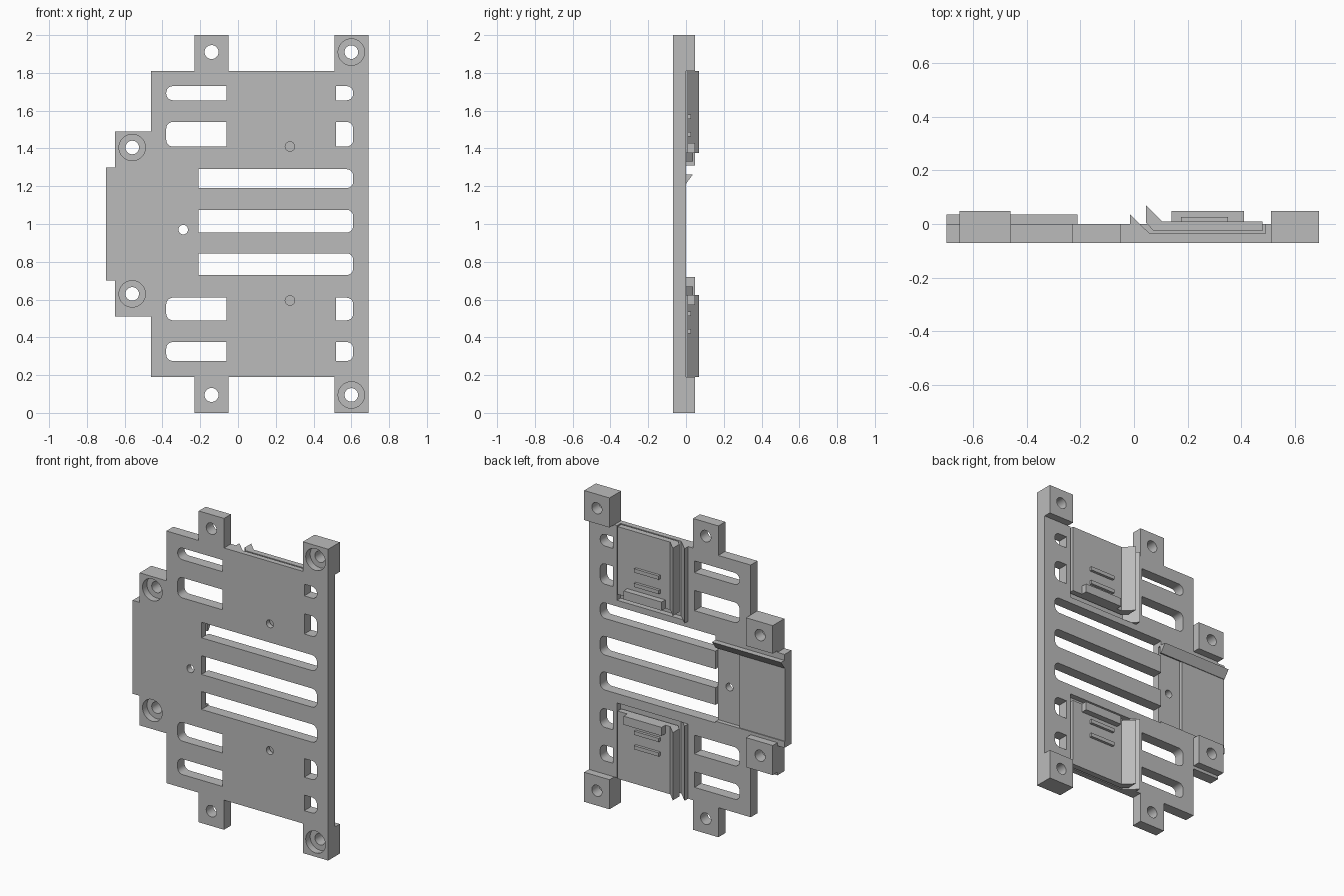
import bpy, bmesh, math
from mathutils import Vector

if "Cube" in bpy.data.objects:
    bpy.data.objects.remove(bpy.data.objects["Cube"])

grey = bpy.data.materials.new("light_grey")
grey.diffuse_color = (0.5, 0.5, 0.5, 1)
grey.use_nodes = True
grey.node_tree.nodes["Principled BSDF"].inputs["Base Color"].default_value = grey.diffuse_color

def prism(name, profile, axis, a, b):
    """Extrude a 2D profile along an axis: x -> (y, z), y -> (x, z), z -> (x, y)."""
    place = {'x': lambda p, t: (t, p[0], p[1]),
             'y': lambda p, t: (p[0], t, p[1]),
             'z': lambda p, t: (p[0], p[1], t)}[axis]
    bm = bmesh.new()
    low = [bm.verts.new(place(p, a)) for p in profile]
    high = [bm.verts.new(place(p, b)) for p in profile]
    n = len(profile)
    bm.faces.new(low)
    bm.faces.new(high[::-1])
    for i in range(n):
        j = (i + 1) % n
        bm.faces.new((low[j], low[i], high[i], high[j]))
    bmesh.ops.recalc_face_normals(bm, faces=bm.faces)
    mesh = bpy.data.meshes.new(name)
    bm.to_mesh(mesh)
    bm.free()
    mesh.materials.append(grey)
    ob = bpy.data.objects.new(name, mesh)
    bpy.context.collection.objects.link(ob)
    return ob

def box(name, x0, x1, y0, y1, z0, z1):
    return prism(name, [(x0, z0), (x1, z0), (x1, z1), (x0, z1)], 'y', y0, y1)

def hole(x, z, r, y0=-0.2, y1=0.2):
    ring = [(x + r * math.cos(k * math.tau / 32), z + r * math.sin(k * math.tau / 32)) for k in range(32)]
    return prism("cutter", ring, 'y', y0, y1)

def slot(x_square, x_round, z0, z1, r=0.035):
    """Slot with one square end and one end with rounded corners."""
    s = 1 if x_round > x_square else -1
    pts = [(x_square, z0)]
    for cz, start in ((z0 + r, -90), (z1 - r, 0)):
        for k in range(7):
            t = math.radians(start + 15 * k)
            pts.append((x_round - s * r + s * r * math.cos(t), cz + r * math.sin(t)))
    pts.append((x_square, z1))
    return prism("cutter", pts, 'y', -0.2, 0.2)

def combine(target, others, operation):
    for other in others:
        mod = target.modifiers.new("bool", 'BOOLEAN')
        mod.operation, mod.solver, mod.object = operation, 'EXACT', other
        bpy.context.view_layer.update()
        mesh = bpy.data.meshes.new_from_object(
            target.evaluated_get(bpy.context.evaluated_depsgraph_get()))
        target.modifiers.clear()
        target.data = mesh
        bpy.data.objects.remove(other)

F, B = -0.07, 0.0          # front and back of the plate

# Stepped outline of the base plate, mirrored about z = 1
half = [(0.69, 2), (0.51, 2), (0.51, 1.81), (-0.05, 1.81), (-0.05, 2), (-0.23, 2),
        (-0.23, 1.81), (-0.46, 1.81), (-0.46, 1.49), (-0.65, 1.49), (-0.65, 1.30), (-0.70, 1.30)]
outline = half + [(x, 2 - z) for x, z in reversed(half)]
plate = prism("base_plate", outline, 'y', F, B)

cuts = []
# Stepped pocket at the left and long vents
cuts.append(box("cutter", -0.375, -0.21, -0.027, 0.1, 0.74, 1.26))
cuts.append(box("cutter", -0.80, -0.37, -0.006, 0.1, 0.74, 1.26))
for z0, z1 in ((0.73, 0.845), (0.955, 1.075), (1.19, 1.29)):
    cuts.append(slot(-0.21, 0.61, z0, z1))
# Short vents either side of the clips
for z0, z1 in ((0.275, 0.375), (0.49, 0.61), (1.41, 1.54), (1.655, 1.73)):
    cuts.append(slot(-0.06, -0.38, z0, z1))
    cuts.append(slot(0.52, 0.61, z0, z1))
# Clip pockets with a slanted side
pocket = [(0.06, -0.036), (0.49, -0.036), (0.49, 0.1), (-0.096, 0.1)]
pocket = [(0.06, -0.036), (0.49, -0.036), (0.49, 0.03), (-0.013, 0.03)]
cuts.append(prism("cutter", pocket, 'z', 1.33, 1.9))
cuts.append(prism("cutter", pocket, 'z', 0.1, 0.67))
# Small holes
cuts += [hole(-0.29, 0.97, 0.025), hole(0.275, 1.41, 0.025), hole(0.275, 0.595, 0.025)]
cuts += [hole(-0.14, 1.91, 0.037), hole(-0.14, 0.095, 0.037)]

# Thick mounting blocks, joined before drilling
blocks = []
for z0, z1 in ((0, 0.19), (1.81, 2)):
    blocks.append(box("block", 0.51, 0.69, F, 0.048, z0, z1))
for z0, z1 in ((0.53, 0.72), (1.31, 1.49)):
    blocks.append(box("block", -0.65, -0.46, F, 0.048, z0, z1))
combine(plate, blocks, 'UNION')

# Counterbored screw holes
for x, z in ((0.60, 1.91), (0.60, 0.095), (-0.56, 1.405), (-0.56, 0.63)):
    cuts += [hole(x, z, 0.036), hole(x, z, 0.07, -0.2, -0.025)]
combine(plate, cuts, 'DIFFERENCE')

# Overhanging wedge along the top of the left pocket
prism("pocket_wedge", [(-0.01, 1.262), (0.036, 1.262), (-0.002, 1.21), (-0.01, 1.21)], 'x', -0.70, -0.21)

# Spring clips, mirrored about z = 1
clip = [(0.075, -0.027), (0.48, -0.027), (0.48, 0.01), (0.105, 0.01), (0.045, 0.07), (0.045, 0.004)]
lip = [(-0.015, -0.01), (-0.015, 0.036), (0.022, 0.0), (0.03, -0.01)]
for side, flip in (("upper", False), ("lower", True)):
    def span(a, b):
        return (2 - b, 2 - a) if flip else (a, b)
    prism(side + "_clip", clip, 'z', *span(1.375, 1.81))
    prism(side + "_edge_lip", lip, 'z', *span(1.33, 1.81))
    box(side + "_clip_catch", 0.14, 0.41, 0.0, 0.048, *span(1.375, 1.43))
    for i, z in enumerate((1.475, 1.568)):
        box(f"{side}_grip_rib_{i + 1}", 0.175, 0.35, 0.0, 0.027, *span(z - 0.012, z + 0.012))

# Crisp edges, smooth round holes
bpy.ops.object.select_all(action='DESELECT')
plate.select_set(True)
bpy.context.view_layer.objects.active = plate
bpy.ops.object.shade_smooth_by_angle(angle=math.radians(30))
